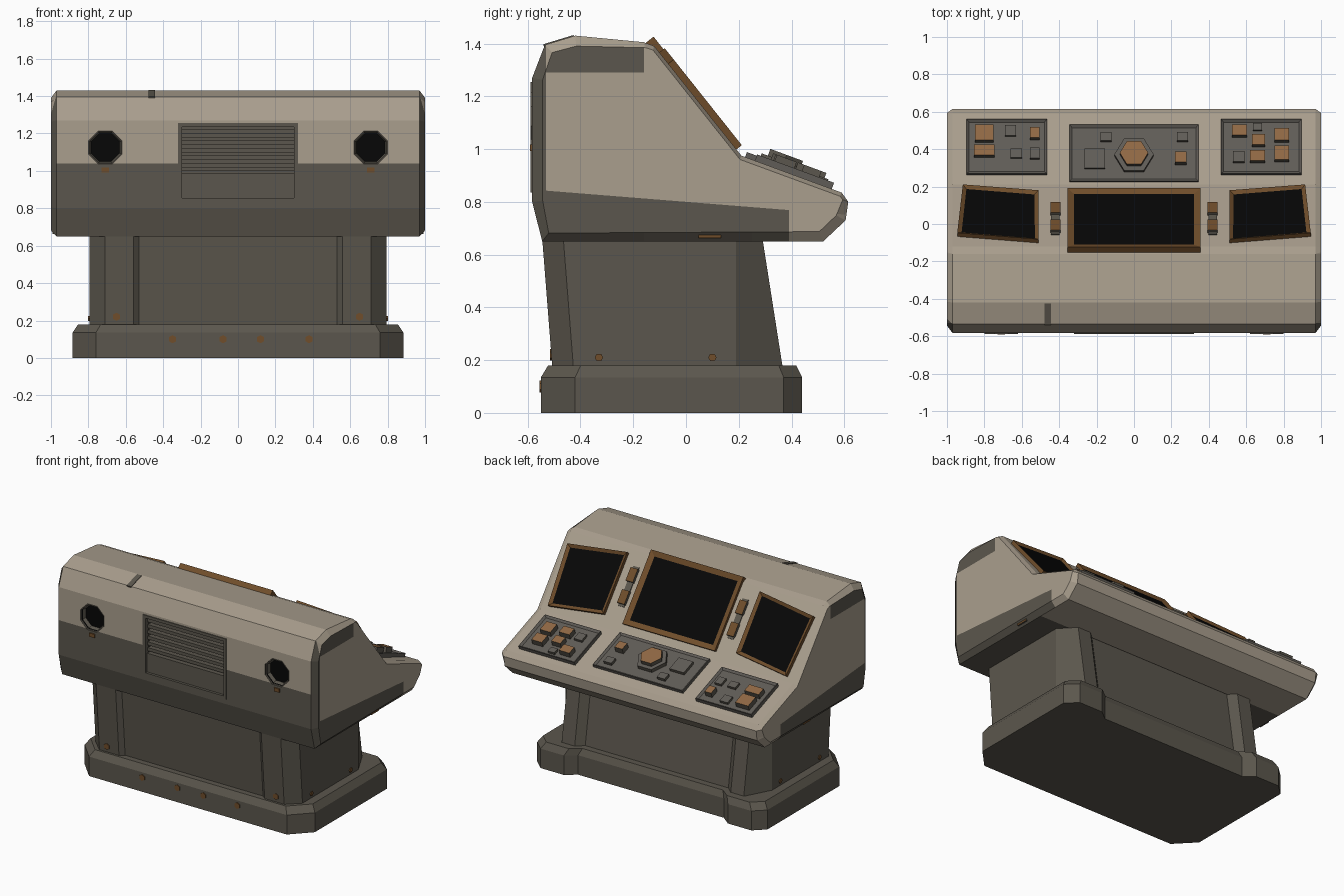
import bpy, bmesh, math
from mathutils import Matrix, Vector

if "Cube" in bpy.data.objects:
    bpy.data.objects.remove(bpy.data.objects["Cube"])


def material(name, r, g, b):
    m = bpy.data.materials.new(name)
    m.diffuse_color = (r, g, b, 1)
    m.use_nodes = True
    m.node_tree.nodes["Principled BSDF"].inputs["Base Color"].default_value = m.diffuse_color
    return m


TAN = material("warm tan paint", 0.40, 0.345, 0.27)
DARK = material("dark grey brown", 0.105, 0.094, 0.074)
GREY = material("panel grey", 0.118, 0.108, 0.095)
BRONZE = material("bronze frame", 0.16, 0.075, 0.024)
COPPER = material("copper button", 0.28, 0.14, 0.058)
BLACK = material("black glass", 0.002, 0.002, 0.002)


def finish(name, bm, *mats):
    bmesh.ops.recalc_face_normals(bm, faces=bm.faces)
    me = bpy.data.meshes.new(name)
    bm.to_mesh(me)
    bm.free()
    for m in mats:
        me.materials.append(m)
    ob = bpy.data.objects.new(name, me)
    bpy.context.collection.objects.link(ob)
    return ob


def loft(name, rings, *mats, link=True):
    """Join equal point rings with quads and cap both ends."""
    bm = bmesh.new()
    vs = [[bm.verts.new(p) for p in r] for r in rings]
    for a, b in zip(vs, vs[1:]):
        for i in range(len(a)):
            j = (i + 1) % len(a)
            bm.faces.new((a[i], a[j], b[j], b[i]))
    caps = [bm.faces.new(vs[0][::-1]), bm.faces.new(vs[-1])]
    bmesh.ops.recalc_face_normals(bm, faces=bm.faces)
    return finish(name, bm, *mats) if link else (bm, caps)


def prism(name, pts, h0, h1, M, side, top, inset=0, sink=0):
    """Extruded outline on plane M; the top may be inset and sunk."""
    bm, caps = loft(name, [[M @ Vector((x, y, h)) for x, y in pts] for h in (h0, h1)],
                    link=False)
    f = caps[1]
    if inset:
        bmesh.ops.inset_region(bm, faces=[f], thickness=inset)
        bmesh.ops.translate(bm, verts=f.verts, vec=M.to_3x3() @ Vector((0, 0, -sink)))
    f.material_index = 1
    return finish(name, bm, side, top)


def rect(x, y, w, d):
    return [(x - w / 2, y - d / 2), (x + w / 2, y - d / 2),
            (x + w / 2, y + d / 2), (x - w / 2, y + d / 2)]


def ngon(x, y, r, n, turn=0.5):
    return [(x + r * math.cos(math.tau * (i + turn) / n),
             y + r * math.sin(math.tau * (i + turn) / n)) for i in range(n)]


def plane(o, d):
    """Local x = world x, local y = down the slope, local z = outward."""
    d = Vector(d).normalized()
    x = Vector((1, 0, 0))
    return Matrix.Translation(o) @ Matrix((x, d, x.cross(d))).transposed().to_4x4()


SLOPE = plane((0, -0.12, 1.39), (0, 0.33, -0.415))
SHELF = plane((0, 0.21, 0.975), (0, 0.38, -0.14))
FRONT = plane((0, -0.583, 0), (0, 0, 1))
CROWN = plane((0, -0.535, 1.395), (0, 0.115, 0.035))

# Console housing: side profile with chamfered ends
profile = [(-0.545, 0.65), (0.52, 0.65), (0.605, 0.73), (0.615, 0.80), (0.59, 0.835),
           (0.21, 0.975), (-0.12, 1.39), (-0.16, 1.405), (-0.42, 1.43), (-0.535, 1.395),
           (-0.583, 1.27), (-0.583, 0.80)]
bm, caps = loft("", [[(x, y, z) for y, z in profile] for x in (-0.97, 0.97)], link=False)
for c in caps:
    bmesh.ops.inset_region(bm, faces=[c], thickness=0.04, depth=0.03)
    for v in c.verts:  # narrower chamfer along the screen slope and shelf
        if v.co.y > -0.2 and v.co.z > 0.78:
            v.co += Vector((0, 0.018, 0.018))
cuts = [((0, 0, 1.04), (0, 0, 1)), ((0, 0, 1.29), (0, 0, 1)), ((0, 0, 0.80), (0, 0.08, 1)),
        ((0, -0.16, 0), (0, 1, 0)), ((0, 0.25, 0), (0, 1, 0)), ((0, 0.39, 0), (0, 1, 0)),
        ((0, -0.53, 0), (0, 1, 0))]
for co, no in cuts:
    bmesh.ops.bisect_plane(bm, geom=bm.verts[:] + bm.edges[:] + bm.faces[:],
                           plane_co=co, plane_no=no)
bm.normal_update()
for f in bm.faces:
    c, n = f.calc_center_median(), f.normal
    if abs(n.x) > 0.6:
        patch = c.z > 1.29 and c.y < -0.16 and abs(n.x) > 0.9
        dark = c.y < -0.53 or (c.z < 0.80 - 0.08 * c.y and c.y < 0.39) or patch
    elif n.y < -0.5:
        dark = c.z < 1.04
    else:
        dark = c.z < 0.7 and c.y < 0.25
    f.material_index = int(dark)
housing = finish("console_housing", bm, TAN, DARK, BLACK)

# Recesses in the front: vent and two ports
cutters = [("vent_cutter", rect(0, 1.045, 0.62, 0.41), 1)]
cutters += [("port_cutter", ngon(s * 0.71, 1.125, 0.09, 8), 2) for s in (-1, 1)]
for name, pts, index in cutters:
    cut = prism(name, pts, -0.07, 0.05, FRONT, TAN, TAN)
    cut.data.materials.clear()
    for m in (TAN, DARK, BLACK):
        cut.data.materials.append(m)
    for p in cut.data.polygons:
        p.material_index = index
    cut.hide_render = True
    cut.display_type = 'WIRE'
    cut.hide_set(True)
    mod = housing.modifiers.new(name, 'BOOLEAN')
    mod.operation, mod.object, mod.solver = 'DIFFERENCE', cut, 'EXACT'

# Vent slats, rims and port rings
for i in range(6):
    prism("vent_slat", rect(0, 1.01 + i * 0.04, 0.60, 0.022), -0.07, -0.02, FRONT, DARK, DARK)
prism("vent_lower_plate", rect(0, 0.915, 0.60, 0.14), -0.07, -0.012, FRONT, DARK, DARK)
for z in (0.845, 1.245):
    prism("vent_rim", rect(0, z, 0.64, 0.02), -0.03, 0.006, FRONT, DARK, DARK)
for s in (-1, 1):
    prism("vent_rim_side", rect(s * 0.31, 1.045, 0.02, 0.40), -0.03, 0.006, FRONT, DARK, DARK)
    prism("port_ring", ngon(s * 0.71, 1.125, 0.096, 8), -0.06, 0.006, FRONT,
          DARK, BLACK, 0.014, 0.04)
    prism("port_tab", rect(s * 0.71, 1.005, 0.04, 0.025), -0.01, 0.008, FRONT, BRONZE, BRONZE)

# Small seam mark on the top
prism("top_seam_mark", rect(-0.46, 0.055, 0.035, 0.12), -0.005, 0.004, CROWN, DARK, DARK)

# Screens with raised bronze frames
prism("centre_screen", [(-0.355, -0.03), (0.355, -0.03), (0.355, 0.475), (-0.355, 0.475)],
      -0.03, 0.02, SLOPE, BRONZE, BLACK, 0.05, 0.012)
for s in (-1, 1):
    prism("side_screen", [(s * x, y) for x, y in
                          ((0.51, 0.03), (0.945, 0.085), (0.915, 0.50), (0.51, 0.45))][::s],
          -0.01, 0.026, SLOPE, BRONZE, BLACK, 0.03, 0.013)
    # Two keys on a dark strip beside the centre screen
    prism("key_strip", rect(s * 0.42, 0.235, 0.045, 0.27), -0.01, 0.006, SLOPE, DARK, DARK)
    for y in (0.16, 0.31):
        prism("strip_key", rect(s * 0.42, y, 0.055, 0.09), 0, 0.022, SLOPE, DARK, BRONZE)

# Control panels on the shelf
prism("centre_control_panel", rect(0, 0.175, 0.69, 0.32), -0.01, 0.02, SHELF, GREY, GREY, 0.02, 0.01)
for s in (-1, 1):
    prism("side_control_panel", rect(s * 0.68, 0.21, 0.43, 0.31), -0.01, 0.025, SHELF,
          GREY, GREY, 0.02, 0.012)

# Buttons: x, distance down the shelf, width, depth
lit = [(-0.80, 0.28, 0.10, 0.09), (-0.80, 0.18, 0.11, 0.06), (-0.53, 0.28, 0.05, 0.06),
       (0.565, 0.295, 0.08, 0.06), (0.665, 0.24, 0.07, 0.06), (0.79, 0.27, 0.08, 0.07),
       (0.66, 0.15, 0.08, 0.06), (0.79, 0.165, 0.08, 0.08), (0.25, 0.14, 0.06, 0.06)]
plain = [(-0.66, 0.30, 0.06, 0.06), (-0.63, 0.17, 0.06, 0.05), (-0.53, 0.17, 0.05, 0.06),
         (0.56, 0.15, 0.06, 0.06), (0.66, 0.32, 0.05, 0.04), (-0.21, 0.14, 0.11, 0.11),
         (-0.15, 0.265, 0.06, 0.05), (0.26, 0.265, 0.06, 0.05)]
for b in lit:
    prism("copper_button", rect(*b), 0, 0.05, SHELF, DARK, COPPER)
for b in plain:
    prism("grey_button", rect(*b), 0, 0.03, SHELF, DARK, GREY)

# Central six-sided dial
prism("dial_base", ngon(0, 0.16, 0.105, 6, 0), 0, 0.035, SHELF, DARK, GREY)
prism("dial_knob", ngon(0, 0.16, 0.076, 6, 0), 0.03, 0.062, SHELF, DARK, COPPER)


def mirrored(half, z):
    return [(x, y, z) for x, y in half] + [(-x, y, z) for x, y in half[::-1]]


# Pedestal with corner pillars and recessed panels front and back
def pedestal_ring(yf, yb, z):
    return mirrored([(0.53, yf + 0.025), (0.56, yf), (0.71, yf), (0.795, yf + 0.08),
                     (0.795, 0.19), (0.70, yb), (0.60, yb), (0.55, yb - 0.045)], z)


loft("pedestal", [pedestal_ring(-0.505, 0.37, 0.15), pedestal_ring(-0.545, 0.29, 0.66)], DARK)

# Plinth with chamfered corners and a toe recess at the back
plinth = [(0.76, -0.55), (0.885, -0.42), (0.885, 0.37), (0.81, 0.44), (0.63, 0.44), (0.56, 0.385)]
slim = [(x * 0.965, y * 0.95) for x, y in plinth]
loft("plinth", [mirrored(plinth, 0), mirrored(plinth, 0.135), mirrored(slim, 0.18)], DARK)

# Bolts
PLINTH_FRONT = plane((0, -0.55, 0), (0, 0, 1))
for x in (-0.35, -0.08, 0.12, 0.38):
    prism("plinth_bolt", ngon(x, 0.10, 0.022, 6), -0.01, 0.006, PLINTH_FRONT, BRONZE, BRONZE)
for s in (-1, 1):
    prism("pillar_bolt", ngon(s * 0.65, 0.22, 0.022, 6), -0.06, -0.034, PLINTH_FRONT,
          BRONZE, BRONZE)
    SIDE = Matrix.Translation((s * 0.795, 0, 0)) @ Matrix.Rotation(s * math.pi / 2, 4, 'Y')
    for y in (-0.33, 0.10):
        prism("side_bolt", ngon(-s * 0.21, y, 0.016, 6), -0.01, 0.006, SIDE, BRONZE, BRONZE)
    # Latch under the housing side
    prism("side_latch", rect(-s * 0.68, 0.09, 0.035, 0.085), 0.16, 0.196, SIDE, DARK, BRONZE)
